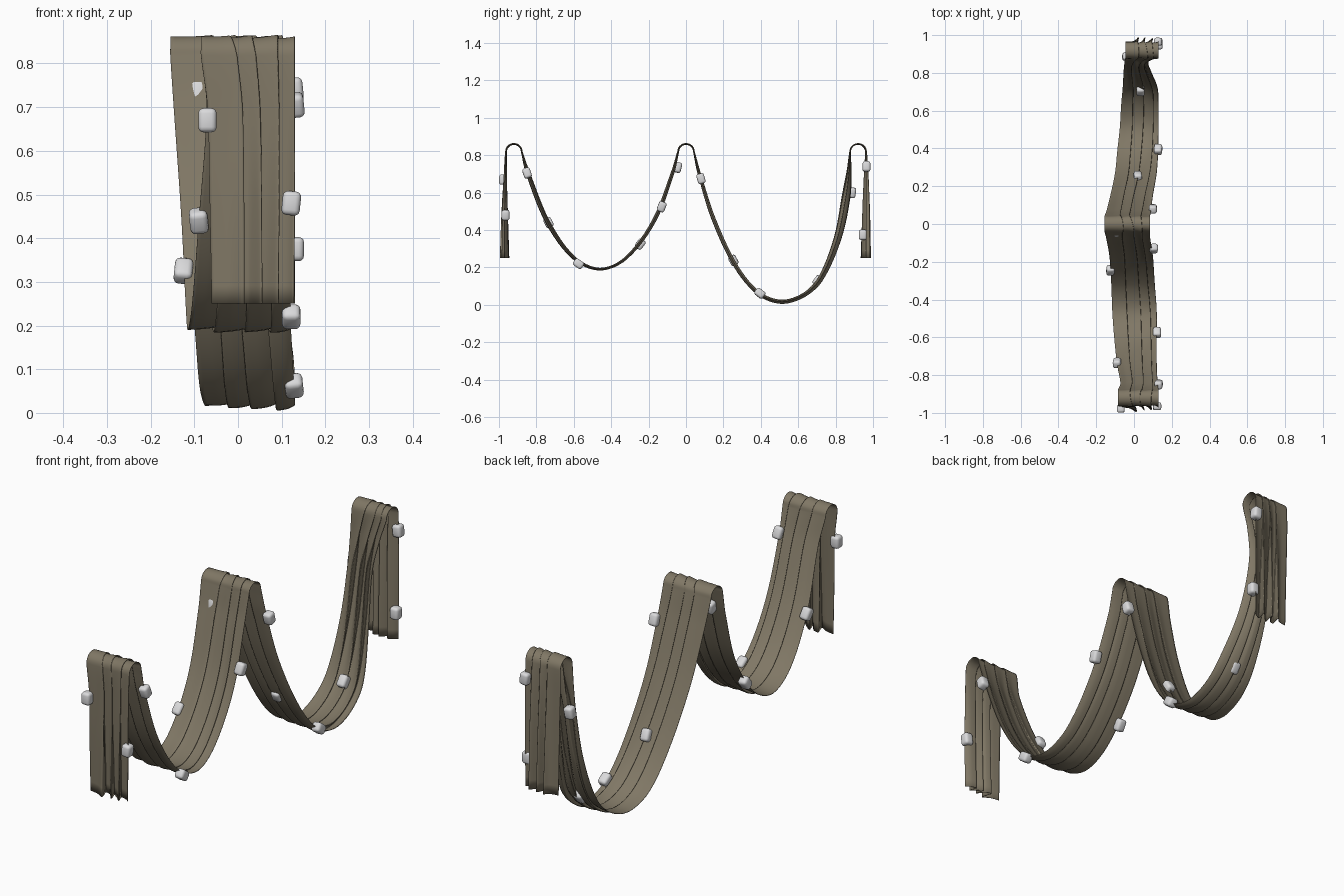
import bpy, bmesh, math
from mathutils import Vector, Matrix

if "Cube" in bpy.data.objects:
    bpy.data.objects.remove(bpy.data.objects["Cube"])


def material(name, rgb):
    m = bpy.data.materials.new(name)
    m.diffuse_color = (*rgb, 1)
    m.use_nodes = True
    m.node_tree.nodes["Principled BSDF"].inputs["Base Color"].default_value = m.diffuse_color
    return m


KHAKI = material("khaki cloth", (0.215, 0.185, 0.130))
GREY = material("light grey", (0.70, 0.70, 0.71))


def spline(points, steps):
    """Smooth curve through points of any dimension, spaced by chord length."""
    t = [0.0]
    for a, b in zip(points, points[1:]):
        t.append(t[-1] + math.hypot(a[0] - b[0], a[1] - b[1]))
    n = len(points)
    slopes = []
    for i in range(n):
        a, b = max(i - 1, 0), min(i + 1, n - 1)
        slopes.append([(q - p) / (t[b] - t[a]) for p, q in zip(points[a], points[b])])
    out = []
    for i in range(n - 1):
        d = t[i + 1] - t[i]
        for k in range(steps):
            s = k / steps
            h = (2*s**3 - 3*s*s + 1, (s**3 - 2*s*s + s) * d, 3*s*s - 2*s**3, (s**3 - s*s) * d)
            out.append([h[0]*p + h[1]*m + h[2]*q + h[3]*w for p, m, q, w in
                        zip(points[i], slopes[i], points[i + 1], slopes[i + 1])])
    out.append(list(points[-1]))
    return out


def arch(y, left, right):
    """Cloth going over a rail: half circle in the side view."""
    r = 0.042
    return [(y - r * math.cos(a), 0.818 + r * math.sin(a), left, right, 0.005)
            for a in [math.radians(d) for d in range(0, 181, 30)]]


# Path of the cloth: y, z, left edge x, right edge x, fold depth
front_tail = [(-0.966, 0.25, -0.06, 0.128, 0.034), (-0.967, 0.50, -0.065, 0.13, 0.024),
              (-0.965, 0.70, -0.07, 0.13, 0.012)]
front_swag = [(-0.845, 0.70, -0.072, 0.125, 0.014), (-0.74, 0.44, -0.09, 0.12, 0.016),
              (-0.60, 0.25, -0.105, 0.12, 0.013), (-0.46, 0.19, -0.115, 0.12, 0.010),
              (-0.32, 0.25, -0.12, 0.11, 0.011), (-0.17, 0.45, -0.13, 0.10, 0.013),
              (-0.07, 0.71, -0.148, 0.085, 0.010)]
back_swag = [(0.07, 0.70, -0.145, 0.09, 0.012), (0.15, 0.45, -0.125, 0.10, 0.016),
             (0.27, 0.20, -0.10, 0.12, 0.014), (0.39, 0.06, -0.088, 0.128, 0.012),
             (0.51, 0.016, -0.075, 0.13, 0.012), (0.63, 0.052, -0.068, 0.13, 0.013),
             (0.72, 0.14, -0.06, 0.125, 0.018), (0.81, 0.35, -0.055, 0.09, 0.026),
             (0.858, 0.58, -0.05, 0.075, 0.030), (0.874, 0.72, -0.048, 0.10, 0.016)]
back_tail = [(0.963, 0.70, -0.045, 0.13, 0.014), (0.962, 0.50, -0.04, 0.13, 0.026),
             (0.960, 0.25, -0.035, 0.13, 0.036)]
path = spline(front_tail + arch(-0.92, -0.085, 0.13) + front_swag + arch(0, -0.155, 0.085)
              + back_swag + arch(0.92, -0.045, 0.13) + back_tail, 6)

# Cross-section of knife pleats: fraction of width, fraction of fold depth
pleats = spline([(0, 0.1), (0.18, 0.3), (0.34, 0.85), (0.32, 0.1), (0.29, -0.6), (0.42, -0.4),
                 (0.60, 0.8), (0.57, 0), (0.54, -0.7), (0.68, -0.2), (0.83, 0.9), (0.80, 0),
                 (0.78, -0.8), (0.9, -0.5), (1, 0.2)], 5)


def frame(i):
    """Unit tangent of the path in the y-z plane."""
    a, b = path[max(i - 1, 0)], path[min(i + 1, len(path) - 1)]
    return Vector((0, b[0] - a[0], b[1] - a[1])).normalized()


# Draped cloth
bm = bmesh.new()
rows = []
for i, (y, z, left, right, depth) in enumerate(path):
    t = frame(i)
    normal = Vector((0, -t.z, t.y))
    s = i / len(path) * 14
    row = []
    for u, f in pleats:
        window = max(0.0, 4 * u * (1 - u))
        x = u + window * (0.05 * math.sin(s + 5 * u) + 0.02 * math.sin(2.3 * s))
        f = f * (0.8 + 0.2 * math.sin(1.7 * s + 6 * u))
        row.append(bm.verts.new(Vector((left + (right - left) * x, y, z)) + normal * depth * f))
    rows.append(row)
for a, b in zip(rows, rows[1:]):
    for j in range(len(a) - 1):
        bm.faces.new((a[j], a[j + 1], b[j + 1], b[j])).smooth = True
mesh = bpy.data.meshes.new("draped_cloth")
bm.to_mesh(mesh)
bm.free()
mesh.materials.append(KHAKI)
cloth = bpy.data.objects.new("draped_cloth", mesh)
bpy.context.collection.objects.link(cloth)
solid = cloth.modifiers.new("thickness", "SOLIDIFY")
solid.thickness = 0.002
solid.offset = 0

# Small rounded clips along the cloth edges, turned to follow the path
clips = [(-0.07, -0.978, 0.67), (0.122, -0.965, 0.48), (0.13, -0.85, 0.705), (0.122, -0.575, 0.22),
         (0.105, -0.13, 0.525), (-0.09, -0.045, 0.735), (0.10, 0.08, 0.675), (0.02, 0.253, 0.238),
         (0.128, 0.395, 0.062), (0.035, 0.705, 0.13), (-0.04, 0.887, 0.60), (0.128, 0.965, 0.74),
         (0.13, 0.945, 0.375), (-0.125, -0.245, 0.325), (-0.09, -0.735, 0.44)]
for k, (x, y, z) in enumerate(clips):
    i = min(range(len(path)), key=lambda n: math.hypot(path[n][0] - y, path[n][1] - z))
    t = frame(i)
    bm = bmesh.new()
    bmesh.ops.create_cube(bm, size=1, matrix=Matrix.Diagonal((0.042, 0.055, 0.042, 1)))
    bmesh.ops.bevel(bm, geom=bm.edges[:], offset=0.012, segments=3, profile=0.5, affect="EDGES")
    for f in bm.faces:
        f.smooth = True
    mesh = bpy.data.meshes.new("clip")
    bm.to_mesh(mesh)
    bm.free()
    mesh.materials.append(GREY)
    clip = bpy.data.objects.new(f"clip_{k + 1}", mesh)
    clip.location = (x, y, z)
    clip.rotation_euler = (math.atan2(t.z, t.y), 0.12 * math.sin(k * 2.1), 0)
    bpy.context.collection.objects.link(clip)
